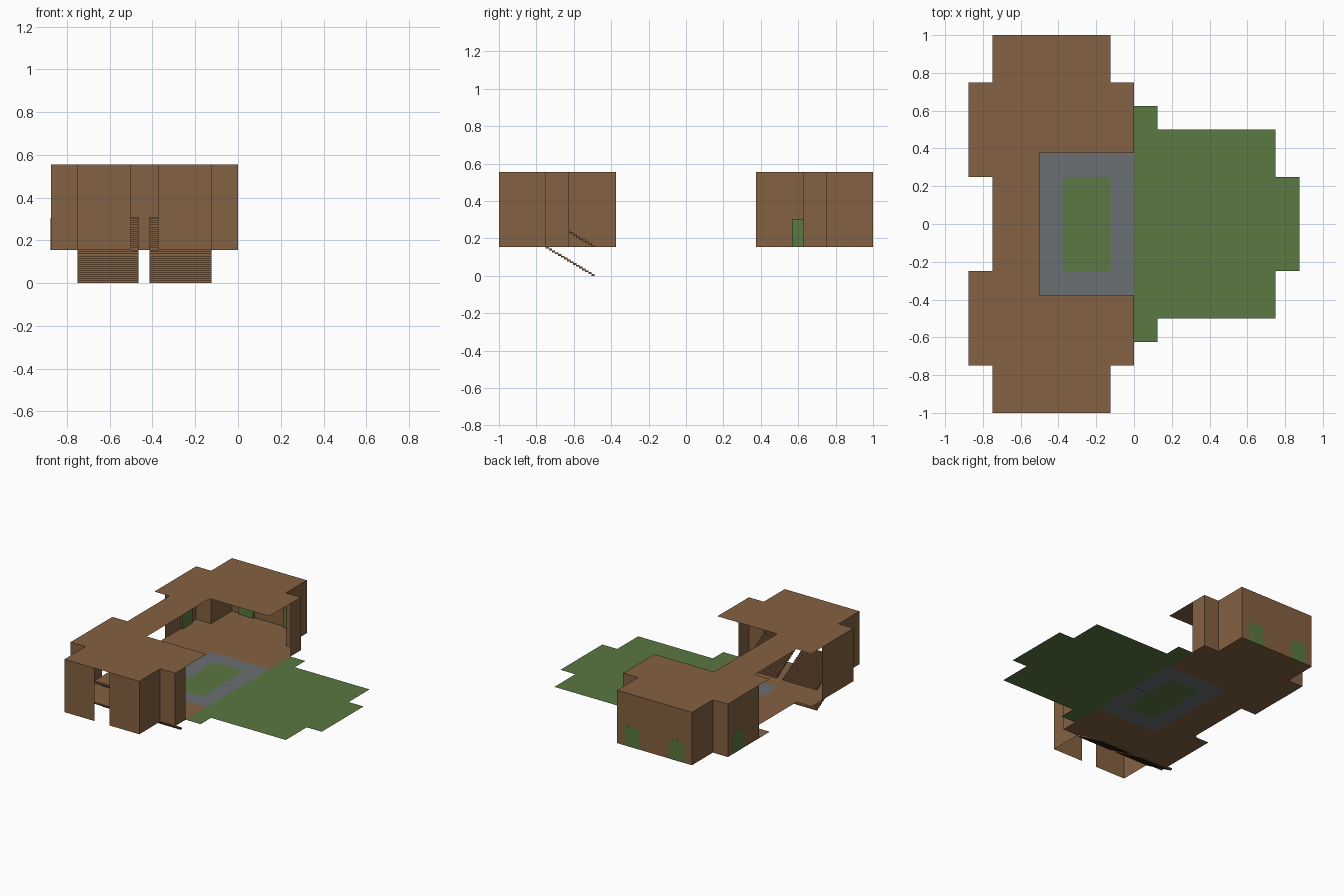
import bpy, bmesh

if "Cube" in bpy.data.objects:
    bpy.data.objects.remove(bpy.data.objects["Cube"])

FLOOR, ROOF = 0.155, 0.555


def material(name, rgb):
    m = bpy.data.materials.new(name)
    m.diffuse_color = (*rgb, 1)
    m.use_nodes = True
    m.node_tree.nodes["Principled BSDF"].inputs["Base Color"].default_value = m.diffuse_color
    return m


BROWN = material("brown wood", (0.231, 0.119, 0.054))
GREEN = material("grass green", (0.102, 0.188, 0.054))
GRAY = material("path gray", (0.147, 0.162, 0.174))


def finish(bm, name, mat):
    me = bpy.data.meshes.new(name)
    bm.to_mesh(me)
    bm.free()
    me.materials.append(mat)
    ob = bpy.data.objects.new(name, me)
    bpy.context.collection.objects.link(ob)
    return ob


def sheet(name, half, z, mat):
    """Flat outline: half profile (y >= 0) mirrored across y = 0."""
    pts = half + [(x, -y) for x, y in reversed(half)]
    polygon(name, pts, z, mat)


def polygon(name, pts, z, mat):
    bm = bmesh.new()
    f = bm.faces.new([bm.verts.new((x, y, z)) for x, y in pts])
    f.normal_update()
    if f.normal.z < 0:
        f.normal_flip()
    bmesh.ops.triangulate(bm, faces=[f])
    finish(bm, name, mat)


def wall(name, path, mat=BROWN):
    """Thin vertical wall following a floor path."""
    bm = bmesh.new()
    cols = [[bm.verts.new((x, y, z)) for z in (FLOOR, ROOF)] for x, y in path]
    for a, b in zip(cols, cols[1:]):
        bm.faces.new((a[0], b[0], b[1], a[1]))
    finish(bm, name, mat)


def add_box(bm, lo, hi):
    r = bmesh.ops.create_cube(bm, size=1)
    for v in r["verts"]:
        v.co = [(l + h) / 2 + c * (h - l) for l, h, c in zip(lo, hi, v.co)]


# Roof: two wings joined by a narrow strip around the courtyard
polygon("roof", [
    (-0.75, 1), (-0.125, 1), (-0.125, 0.75), (0, 0.75), (0, 0.375), (-0.5, 0.375),
    (-0.5, -0.375), (0, -0.375), (0, -0.75), (-0.125, -0.75), (-0.125, -1), (-0.75, -1),
    (-0.75, -0.75), (-0.875, -0.75), (-0.875, -0.25), (-0.75, -0.25),
    (-0.75, 0.25), (-0.875, 0.25), (-0.875, 0.75), (-0.75, 0.75)], ROOF, BROWN)

# Floor: same outline, open at the front stairwell and at the courtyard
polygon("floor", [
    (-0.75, 1), (-0.125, 1), (-0.125, 0.75), (0, 0.75), (0, 0.375), (-0.5, 0.375),
    (-0.5, -0.375), (0, -0.375), (0, -0.75), (-0.875, -0.75), (-0.875, -0.25),
    (-0.75, -0.25), (-0.75, 0.25), (-0.875, 0.25), (-0.875, 0.75), (-0.75, 0.75)],
    FLOOR, BROWN)

# Courtyard path ring and lawns
polygon("courtyard_path", [
    (0, 0.375), (-0.5, 0.375), (-0.5, -0.375), (0, -0.375), (0, 0), (-0.125, 0),
    (-0.125, -0.25), (-0.375, -0.25), (-0.375, 0.25), (-0.125, 0.25), (-0.125, 0.001),
    (0, 0.001)], FLOOR, GRAY)
sheet("courtyard_lawn", [(-0.375, 0.25), (-0.125, 0.25)], FLOOR, GREEN)
sheet("garden_lawn", [(0, 0.625), (0.125, 0.625), (0.125, 0.5), (0.75, 0.5),
                      (0.75, 0.25), (0.875, 0.25)], FLOOR, GREEN)

# Wing walls; the back wing is closed, the front one has an entrance gap
WEST = [(-0.875, 0.375), (-0.875, 0.75), (-0.75, 0.75), (-0.75, 1)]
EAST = [(-0.125, 1), (-0.125, 0.75), (0, 0.75), (0, 0.625)]
wall("back_wing_wall", WEST + EAST)
wall("front_wing_wall_left", [(x, -y) for x, y in WEST] + [(-0.5, -1)])
wall("front_wing_wall_right", [(-0.375, -1)] + [(x, -y) for x, y in EAST])

# Paired stair flights: lower pair to ground, upper pair inside the front wing
STEPS = 16
rise, run = FLOOR / STEPS, 0.26 / STEPS
for level, base in (("lower", 0.0), ("upper", FLOOR)):
    for side, x0, x1 in (("left", -0.75, -0.465), ("right", -0.415, -0.125)):
        bm = bmesh.new()
        for i in range(STEPS):
            y = -0.49 - i * run
            z = base + i * rise
            add_box(bm, (x0, y - run, z), (x1, y + 0.002, z + rise))
        finish(bm, f"{level}_stairs_{side}", BROWN)

# Green doors set in the back wing walls
for name, lo, hi in (
        ("back_door_left", (-0.6875, 0.985), (-0.5625, 1.001)),
        ("back_door_right", (-0.3125, 0.985), (-0.1875, 1.001)),
        ("side_door", (-0.876, 0.5675), (-0.86, 0.6825))):
    bm = bmesh.new()
    add_box(bm, (*lo, FLOOR), (*hi, FLOOR + 0.15))
    finish(bm, name, GREEN)
